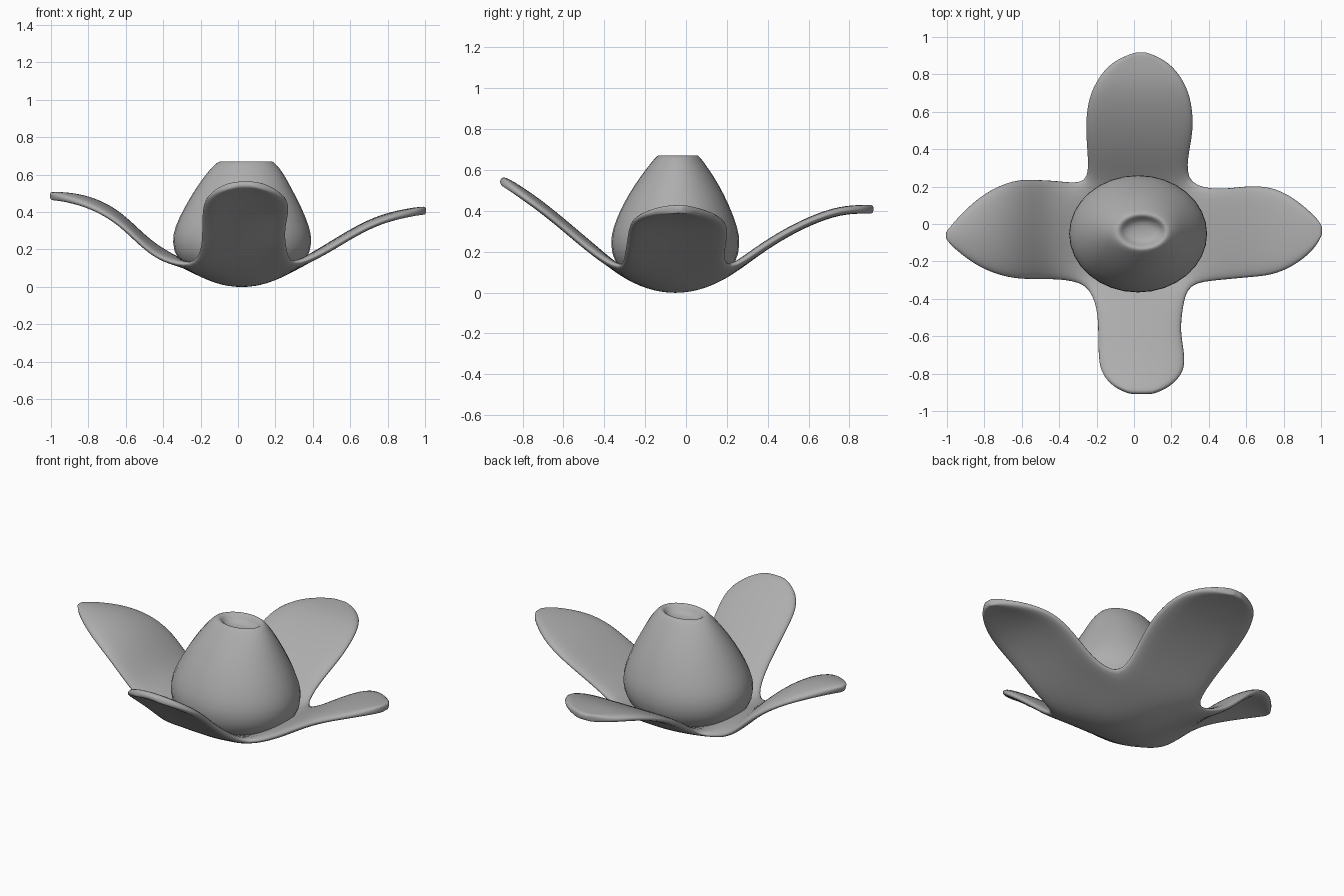
import bpy
import bmesh
import math
from mathutils import Vector

if "Cube" in bpy.data.objects:
    bpy.data.objects.remove(bpy.data.objects["Cube"], do_unlink=True)

grey = bpy.data.materials.new("plain grey")
grey.use_nodes = True
colour = (0.42, 0.42, 0.42, 1)
grey.diffuse_color = colour
grey.node_tree.nodes["Principled BSDF"].inputs["Base Color"].default_value = colour


def make_object(name, bm):
    mesh = bpy.data.meshes.new(name)
    bm.to_mesh(mesh)
    bm.free()
    mesh.materials.append(grey)
    mesh.shade_smooth()
    obj = bpy.data.objects.new(name, mesh)
    bpy.context.collection.objects.link(obj)
    return obj


def loft(bm, rows, closed=False):
    """Join equal rows of points with quads."""
    rings = [[bm.verts.new(p) for p in row] for row in rows]
    count = len(rings[0])
    for a, b in zip(rings, rings[1:]):
        for i in range(count if closed else count - 1):
            j = (i + 1) % count
            bm.faces.new((a[i], a[j], b[j], b[i]))
    return rings


# Shallow bowl under the bulb
CELLS = 4
X0, X1, Y0, Y1 = -0.25, 0.29, -0.32, 0.215
steps = [i / CELLS for i in range(CELLS + 1)]


def bowl(s, t):
    u, v = (2 * s - 1) ** 2, (2 * t - 1) ** 2
    z = 0.004 + 0.095 * (u + v - 0.9 * u * v)
    return Vector((X0 + s * (X1 - X0), Y0 + t * (Y1 - Y0), z))


bm = bmesh.new()
loft(bm, [[bowl(s, t) for s in steps] for t in steps])


# Petals: stations of (distance, low side, high side, height), rooted on the bowl
def petal(root, axis, sign, arch, stations):
    rows = [root]
    for d, lo, hi, z in stations:
        row = []
        for s in steps:
            side = lo + s * (hi - lo)
            rise = z + arch * (0.4 - (2 * s - 1) ** 2) * min(1, (hi - lo) / 0.5)
            p = (sign * d, side, rise) if axis == "x" else (side, sign * d, rise)
            row.append(Vector(p))
        rows.append(row)
    loft(bm, rows)


petal([bowl(0, t) for t in steps], "x", -1, 0.045, [
    (0.40, -0.30, 0.235, 0.163), (0.50, -0.30, 0.24, 0.235),
    (0.60, -0.30, 0.245, 0.335), (0.70, -0.285, 0.22, 0.41),
    (0.82, -0.24, 0.155, 0.46), (0.93, -0.16, 0.05, 0.48),
    (0.985, -0.105, -0.02, 0.483), (1.007, -0.07, -0.05, 0.484)])
petal([bowl(1, t) for t in steps], "x", 1, 0.015, [
    (0.45, -0.305, 0.185, 0.185), (0.60, -0.29, 0.21, 0.28),
    (0.74, -0.28, 0.205, 0.352), (0.86, -0.225, 0.14, 0.385),
    (0.95, -0.15, 0.06, 0.402), (0.988, -0.095, 0.02, 0.406),
    (1.007, -0.05, -0.02, 0.407)])
petal([bowl(s, 1) for s in steps], "y", 1, 0.0, [
    (0.35, -0.25, 0.29, 0.205), (0.50, -0.265, 0.325, 0.30),
    (0.65, -0.255, 0.315, 0.37), (0.76, -0.21, 0.275, 0.402),
    (0.85, -0.14, 0.205, 0.408), (0.895, -0.06, 0.13, 0.408),
    (0.919, 0.015, 0.06, 0.407)])
petal([bowl(s, 0) for s in steps], "y", -1, 0.025, [
    (0.45, -0.20, 0.265, 0.203), (0.57, -0.195, 0.25, 0.305),
    (0.69, -0.195, 0.275, 0.405), (0.79, -0.185, 0.275, 0.477),
    (0.87, -0.12, 0.20, 0.53), (0.91, -0.02, 0.10, 0.55)])

bmesh.ops.remove_doubles(bm, verts=bm.verts, dist=0.0005)
bmesh.ops.recalc_face_normals(bm, faces=bm.faces)
if sum(f.normal.z for f in bm.faces) < 0:
    bmesh.ops.reverse_faces(bm, faces=bm.faces)
petals = make_object("petals", bm)
shell = petals.modifiers.new("thickness", "SOLIDIFY")
shell.thickness = 0.042
shell.offset = 0
smooth = petals.modifiers.new("smooth", "SUBSURF")
smooth.levels = smooth.render_levels = 2

# Bulb with a dimpled top: rings of (height, centre x, radius x, centre y, radius y)
rings = [
    (0.035, 0.022, 0.14, -0.052, 0.13), (0.07, 0.022, 0.26, -0.052, 0.23),
    (0.14, 0.022, 0.36, -0.052, 0.307), (0.24, 0.022, 0.385, -0.053, 0.327),
    (0.32, 0.022, 0.37, -0.052, 0.313), (0.43, 0.027, 0.318, -0.05, 0.267),
    (0.53, 0.03, 0.26, -0.045, 0.21), (0.61, 0.038, 0.208, -0.042, 0.153),
    (0.655, 0.04, 0.168, -0.04, 0.117), (0.674, 0.043, 0.142, -0.04, 0.1),
    (0.668, 0.045, 0.12, -0.04, 0.082), (0.635, 0.045, 0.1, -0.04, 0.065),
    (0.62, 0.045, 0.05, -0.04, 0.035)]
SIDES = 16
angles = [2 * math.pi * i / SIDES for i in range(SIDES)]
bm = bmesh.new()
loops = loft(bm, [[Vector((cx + rx * math.cos(a), cy + ry * math.sin(a), z))
                   for a in angles] for z, cx, rx, cy, ry in rings], closed=True)
bm.faces.new(loops[0])
bm.faces.new(loops[-1])
bmesh.ops.recalc_face_normals(bm, faces=bm.faces)
bulb = make_object("bulb", bm)
smooth = bulb.modifiers.new("smooth", "SUBSURF")
smooth.levels = smooth.render_levels = 1
